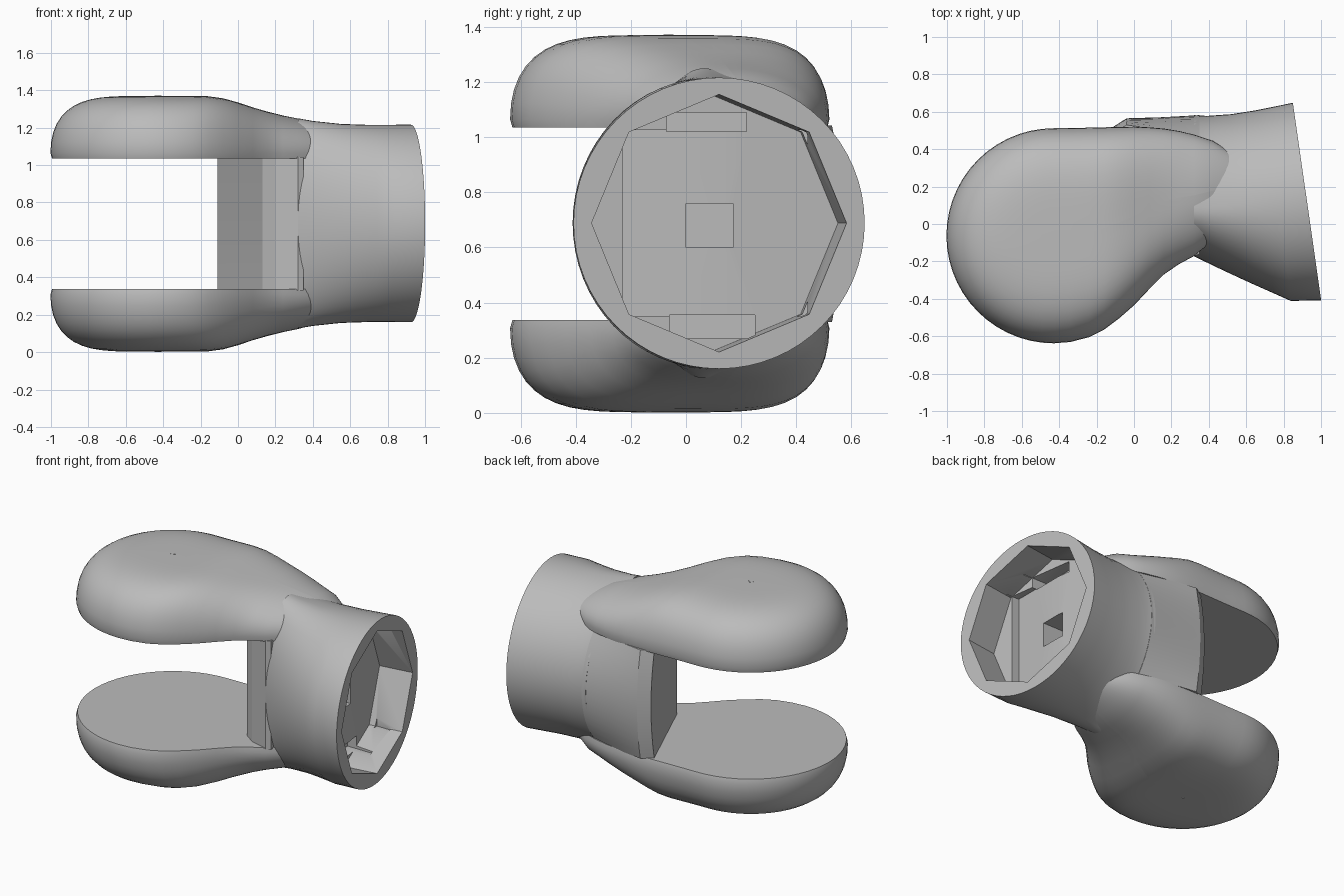
import bpy, bmesh, math
from mathutils import Matrix, Vector

cube = bpy.data.objects.get("Cube")
if cube:
    bpy.data.objects.remove(cube, do_unlink=True)

MID = 0.686            # height of the mirror plane
grey = bpy.data.materials.new("plain grey")
grey.use_nodes = True
COLOR = (0.5, 0.5, 0.5, 1)
grey.diffuse_color = COLOR
grey.node_tree.nodes["Principled BSDF"].inputs["Base Color"].default_value = COLOR


def finish(bm, name):
    """Turn a bmesh into a named object."""
    bmesh.ops.remove_doubles(bm, verts=bm.verts, dist=0.0005)
    bmesh.ops.recalc_face_normals(bm, faces=bm.faces)
    mesh = bpy.data.meshes.new(name)
    bm.to_mesh(mesh)
    bm.free()
    mesh.materials.append(grey)
    obj = bpy.data.objects.new(name, mesh)
    bpy.context.collection.objects.link(obj)
    return obj


def loft(rows, name):
    """Skin equal closed rows of points, capping both ends."""
    bm = bmesh.new()
    grid = [[bm.verts.new(p) for p in row] for row in rows]
    n = len(rows[0])
    for a, b in zip(grid, grid[1:]):
        for i in range(n):
            j = (i + 1) % n
            bm.faces.new((a[i], a[j], b[j], b[i]))
    bm.faces.new(grid[0])
    bm.faces.new(grid[-1])
    return finish(bm, name)


def select_only(obj):
    bpy.ops.object.select_all(action='DESELECT')
    obj.select_set(True)
    bpy.context.view_layer.objects.active = obj


def smooth(obj, angle=30):
    select_only(obj)
    bpy.ops.object.shade_smooth_by_angle(angle=math.radians(angle))


def lerp_table(table, x):
    """Interpolate the values of a table whose first column is x."""
    for a, b in zip(table, table[1:]):
        if x <= b[0]:
            t = (x - a[0]) / (b[0] - a[0])
            return [p + (q - p) * t for p, q in zip(a[1:], b[1:])]
    return table[-1][1:]


# Domed pads: half ribs from a spine to the outline, round end then neck
CX, CY, R = -0.428, -0.063, 0.575
NECK = [(-0.428, -0.638, 0.512, 0.335), (-0.34, -0.631, 0.513, 0.335),
        (-0.24, -0.605, 0.515, 0.335), (-0.16, -0.565, 0.517, 0.333),
        (-0.08, -0.505, 0.519, 0.322), (0.0, -0.435, 0.52, 0.3),
        (0.08, -0.35, 0.517, 0.273), (0.16, -0.27, 0.51, 0.25),
        (0.24, -0.215, 0.497, 0.23), (0.32, -0.172, 0.478, 0.214),
        (0.42, -0.09, 0.445, 0.185), (0.54, 0.0, 0.37, 0.12)]
BASE, LIP, STEPS = 1.035, 0.03, 14


def rib(spine, edge, height):
    s, e = Vector(spine), Vector(edge)
    pts = [(*s, BASE), (*s.lerp(e, 0.985), BASE)]
    # The dome turns from boxy to round along the neck
    power = 4.4 - 2.4 * min(max((spine[0] + 0.1) / 0.42, 0), 1)
    for i in range(STEPS + 1):
        t = math.cos(i / STEPS * math.pi / 2)
        dome = (1 - t ** power) ** 0.46
        pts.append((*s.lerp(e, t), BASE + LIP + (height - LIP) * dome))
    return pts


def neck_ribs(side):
    return [rib((x, (lo + hi) / 2), (x, hi if side else lo), h)
            for x, lo, hi, h in NECK]


ribs = neck_ribs(True)[::-1]
for i in range(1, 28):
    a = math.pi / 2 + math.pi * i / 28
    ribs.append(rib((CX, CY), (CX + R * math.cos(a), CY + R * math.sin(a)), 0.335))
ribs += neck_ribs(False)
for name, sign in (("upper_pad", 1), ("lower_pad", -1)):
    rows = [[(x, y, MID + sign * (z - MID)) for x, y, z in r] for r in ribs]
    smooth(loft(rows, name))

# Small centre marks on the pads
for name, z in (("upper_pin", 1.37), ("lower_pin", 0.003)):
    bm = bmesh.new()
    bmesh.ops.create_cone(bm, cap_ends=True, segments=4, radius1=0.018,
                          radius2=0.018, depth=0.004,
                          matrix=Matrix.Translation((CX, CY, z)))
    finish(bm, name)

# Tube: round sections whose front is squeezed in towards the pads
TUBE = [(0.32, 0.02, 0.562, 0.0), (0.4, 0.03, 0.548, 0.02),
        (0.55, 0.055, 0.532, 0.06), (0.7, 0.08, 0.527, 0.1),
        (0.925, 0.12, 0.528, 0.143)]
SEG, PIVOT = 64, 0.1
rows = []
for x in (0.32, 0.36, 0.4, 0.47, 0.55, 0.62, 0.7, 0.78, 0.925):
    cy, r, shear = lerp_table(TUBE, x)
    front = -0.172 - 0.52 * (x - 0.32)
    squeeze = min(1, (PIVOT - front) / (PIVOT - (cy - r)))
    ring = []
    for i in range(SEG):
        a = 2 * math.pi * i / SEG
        y, z = cy + r * math.cos(a), MID + 0.002 + r * math.sin(a)
        if y < PIVOT:
            y = PIVOT - (PIVOT - y) * squeeze
        ring.append((x - shear * (y - cy), y, z))
    rows.append(ring)
tube = loft(rows, "tube")


def cut(target, cutter):
    cutter.hide_render = True
    mod = target.modifiers.new("cut", 'BOOLEAN')
    mod.operation, mod.solver, mod.object = 'DIFFERENCE', 'EXACT', cutter
    select_only(target)
    bpy.ops.object.modifier_apply(modifier=mod.name)
    bpy.data.objects.remove(cutter, do_unlink=True)


def box(name, x0, x1, y0, y1, z0, z1):
    rows = [[(x, y0, z0), (x, y1, z0), (x, y1, z1), (x, y0, z1)] for x in (x0, x1)]
    return loft(rows, name)


# Eight-sided socket in the tilted end
axis = Vector((0.99, 0.142, 0)).normalized()
side = Vector((-axis.y, axis.x, 0))
centre = Vector((0.925, 0.12, MID + 0.002))
rows = []
for depth in (-0.22, 0.1):
    rows.append([centre + axis * depth
                 + side * (0.467 * math.cos(i * math.pi / 4))
                 + Vector((0, 0, 0.467 * math.sin(i * math.pi / 4)))
                 for i in range(8)])
cut(tube, loft(rows, "socket_cutter"))

# Deeper square floor, pockets and slot
cut(tube, box("floor_cutter", 0.7, 0.8, -0.23, 0.44, 0.35, 1.025))
cut(tube, box("top_pocket_cutter", 0.62, 0.8, -0.07, 0.22, 1.02, 1.09))
cut(tube, box("bottom_pocket_cutter", 0.62, 0.8, -0.06, 0.25, 0.27, 0.355))
cut(tube, box("slot_cutter", 0.55, 0.8, 0.0, 0.17, 0.6, 0.76))
smooth(tube)

# Web between the pads: flat at its free edge, round where it meets the tube
rows = []
for i in range(15):
    z = 0.33 + (1.042 - 0.33) * i / 14
    flat = 0.565 - 0.28 * (z - MID) ** 2
    round_back = 0.022 + math.sqrt(0.56 ** 2 - (z - MID) ** 2)
    rows.append([(-0.11, flat - 0.045, z), (-0.04, flat, z),
                 (0.15, flat * 0.65 + round_back * 0.35, z), (0.35, round_back, z),
                 (0.35, -0.16, z), (0.32, -0.172, z), (0.2, -0.14, z),
                 (0.13, -0.09, z)])
smooth(loft(rows, "web"), 20)
